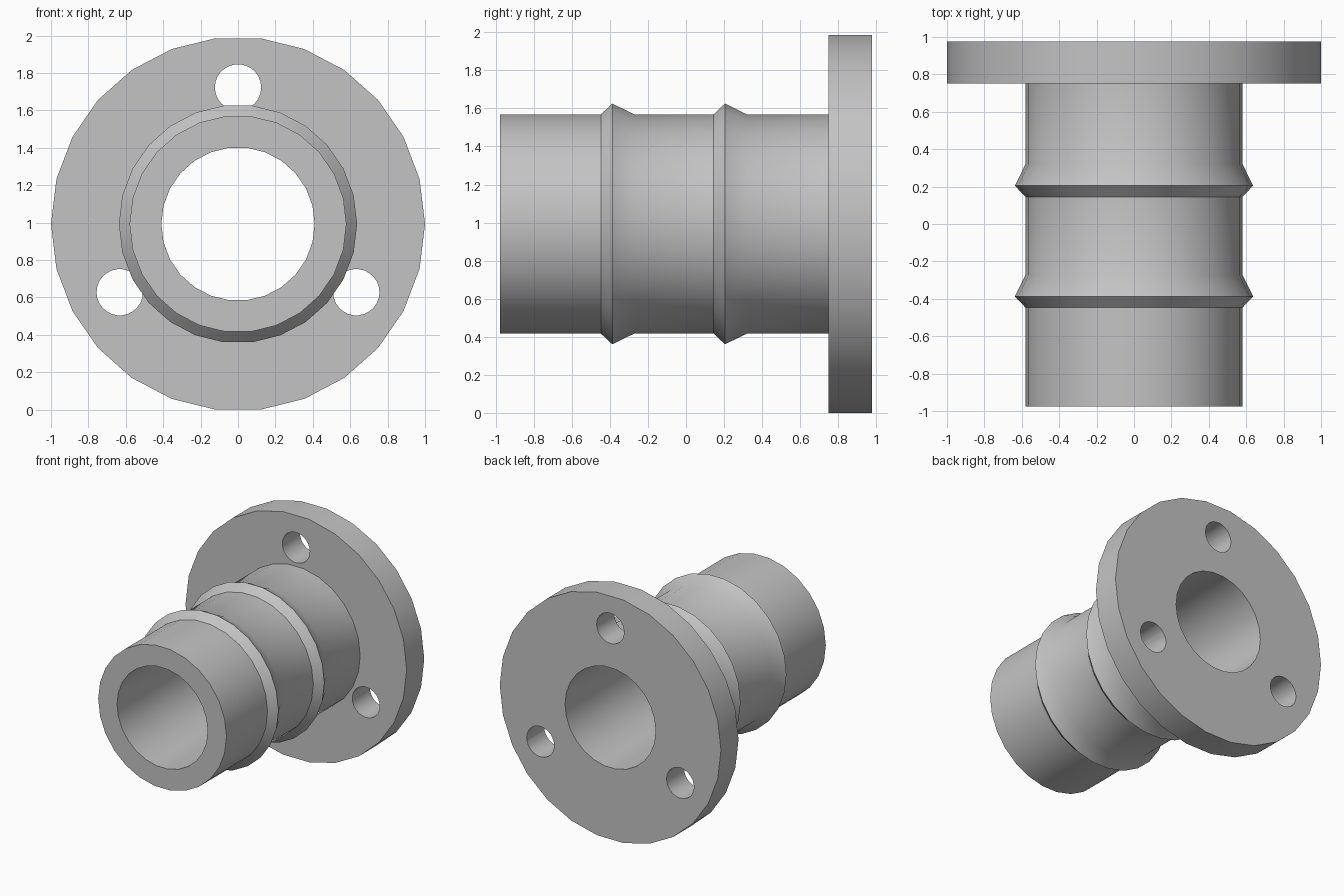
import bpy, bmesh, math

cube = bpy.data.objects.get("Cube")
if cube:
    bpy.data.objects.remove(cube, do_unlink=True)

SIDES = 26
AXIS_Z = math.cos(math.pi / SIDES)   # flat of the flange rests on the ground

grey = bpy.data.materials.new("plain grey")
grey.use_nodes = True
colour = (0.55, 0.55, 0.55, 1)
grey.diffuse_color = colour
grey.node_tree.nodes["Principled BSDF"].inputs["Base Color"].default_value = colour


def lathe(name, profile, cx=0.0, cz=AXIS_Z, closed=True):
    """Turn (radius, y) points around an axis along y; open profiles get end caps."""
    bm = bmesh.new()
    rings = []
    for r, y in profile:
        ring = []
        for i in range(SIDES):
            a = 2 * math.pi * i / SIDES
            ring.append(bm.verts.new((cx + r * math.cos(a), y, cz + r * math.sin(a))))
        rings.append(ring)
    pairs = list(zip(rings, rings[1:]))
    if closed:
        pairs.append((rings[-1], rings[0]))
    else:
        bm.faces.new(rings[0])
        bm.faces.new(rings[-1])
    for a, b in pairs:
        for i in range(SIDES):
            j = (i + 1) % SIDES
            bm.faces.new((a[i], a[j], b[j], b[i]))
    bmesh.ops.recalc_face_normals(bm, faces=bm.faces)
    mesh = bpy.data.meshes.new(name)
    bm.to_mesh(mesh)
    bm.free()
    mesh.materials.append(grey)
    obj = bpy.data.objects.new(name, mesh)
    bpy.context.collection.objects.link(obj)
    return obj


# Tube with two barbs and a flange, turned as one solid
BORE, TUBE, BARB, FLANGE = 0.41, 0.58, 0.637, 1.0
FRONT, SEAT, BACK = -0.977, 0.75, 0.977
profile = [(BORE, FRONT), (TUBE, FRONT)]
for y in (-0.447, 0.145):
    profile += [(TUBE, y), (BARB, y + 0.06), (TUBE, y + 0.175)]
profile += [(TUBE, SEAT), (FLANGE, SEAT), (FLANGE, BACK), (BORE, BACK)]
fitting = lathe("flanged_fitting", profile)

# Three bolt holes through the flange
bpy.ops.object.select_all(action='DESELECT')
bpy.context.view_layer.objects.active = fitting
fitting.select_set(True)
for k in range(3):
    a = math.radians(90 + 120 * k)
    cutter = lathe("bolt_hole_cutter", [(0.124, SEAT - 0.1), (0.124, BACK + 0.1)],
                   0.73 * math.cos(a), AXIS_Z + 0.73 * math.sin(a), closed=False)
    cutter.hide_render = True
    cut = fitting.modifiers.new("bolt hole", 'BOOLEAN')
    cut.operation = 'DIFFERENCE'
    cut.solver = 'EXACT'
    cut.object = cutter
    bpy.ops.object.modifier_apply(modifier=cut.name)
    bpy.data.objects.remove(cutter, do_unlink=True)

# Smooth round walls, crisp rims
bpy.ops.object.shade_smooth_by_angle(angle=math.radians(30))
